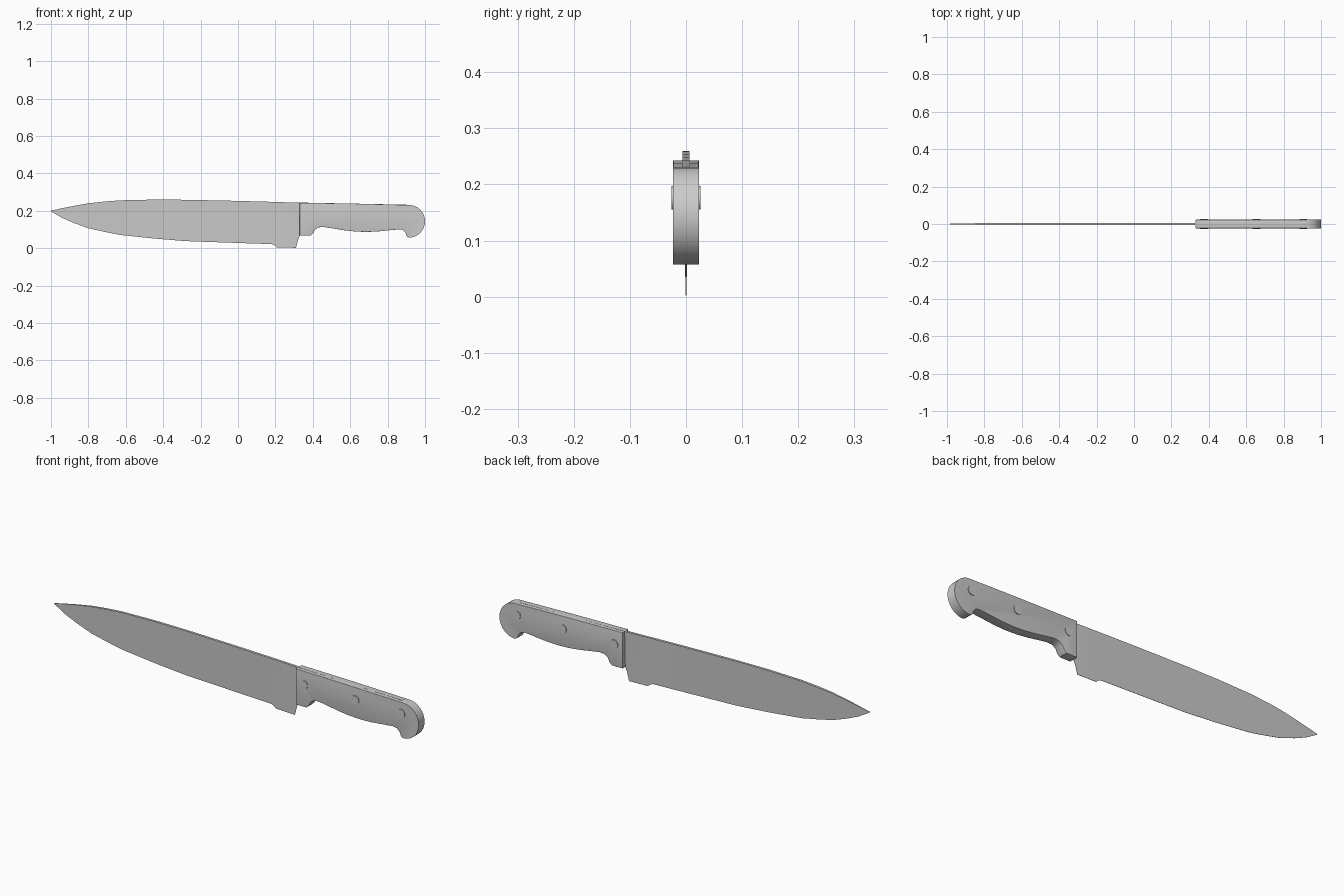
import bpy, bmesh, math
from mathutils import Matrix

cube = bpy.data.objects.get("Cube")
if cube:
    bpy.data.objects.remove(cube, do_unlink=True)

steel = bpy.data.materials.new("plain grey")
steel.use_nodes = True
GREY = (0.6, 0.6, 0.6, 1.0)
steel.diffuse_color = GREY
steel.node_tree.nodes["Principled BSDF"].inputs["Base Color"].default_value = GREY


def make_object(name, bm, angle=35):
    bmesh.ops.recalc_face_normals(bm, faces=bm.faces)
    mesh = bpy.data.meshes.new(name)
    bm.to_mesh(mesh)
    bm.free()
    mesh.materials.append(steel)
    obj = bpy.data.objects.new(name, mesh)
    bpy.context.collection.objects.link(obj)
    bpy.ops.object.select_all(action='DESELECT')
    obj.select_set(True)
    bpy.context.view_layer.objects.active = obj
    bpy.ops.object.shade_smooth_by_angle(angle=math.radians(angle))
    return obj


def wedge(name, stations):
    """Skin four-sided sections: (x, z_top, z_bottom, half top, half bottom)."""
    bm = bmesh.new()
    rings = []
    for x, top, bottom, ht, hb in stations:
        rings.append([bm.verts.new(p) for p in (
            (x, -ht, top), (x, ht, top), (x, hb, bottom), (x, -hb, bottom))])
    for a, b in zip(rings, rings[1:]):
        for i in range(4):
            j = (i + 1) % 4
            bm.faces.new((a[i], a[j], b[j], b[i]))
    bm.faces.new(rings[0])
    bm.faces.new(rings[-1])
    return make_object(name, bm)


# Blade: thick spine, thin cutting edge, stepped heel
blade_outline = [
    (-1.0, 0.201, 0.197), (-0.94, 0.214, 0.162), (-0.88, 0.226, 0.136),
    (-0.80, 0.240, 0.107), (-0.72, 0.249, 0.089), (-0.63, 0.256, 0.071),
    (-0.45, 0.260, 0.052), (-0.28, 0.259, 0.038), (0.0, 0.253, 0.028),
    (0.18, 0.248, 0.022), (0.195, 0.2475, 0.016), (0.207, 0.247, 0.005),
    (0.31, 0.244, 0.002), (0.321, 0.2435, 0.045), (0.335, 0.243, 0.075)]
wedge("blade", [(x, t, b, min(0.006, 0.001 + (x + 1) * 0.02), 0.0006)
                for x, t, b in blade_outline])

# Tang: strip of the blade showing along the top of the handle
wedge("tang", [(0.332, 0.2440, 0.10, 0.006, 0.004),
               (0.60, 0.2388, 0.14, 0.006, 0.004),
               (0.90, 0.2325, 0.14, 0.006, 0.004)])

# Handle: side outline with a round butt, finger hook and flared front
butt = [(0.915 + 0.085 * math.cos(a), 0.144 + 0.087 * math.sin(a))
        for a in (math.radians(90 - 180 * i / 16) for i in range(17))]
underside = [(0.903, 0.064), (0.895, 0.082), (0.882, 0.097), (0.862, 0.101),
             (0.80, 0.095), (0.74, 0.089), (0.68, 0.087), (0.62, 0.090),
             (0.56, 0.097), (0.50, 0.107), (0.455, 0.114), (0.428, 0.111),
             (0.41, 0.098), (0.400, 0.078), (0.388, 0.067)]
outline = [(0.33, 0.067), (0.33, 0.243), (0.62, 0.2385)] + butt + underside
HALF = 0.023
bm = bmesh.new()
face = bm.faces.new([bm.verts.new((x, -HALF, z)) for x, z in outline])
extruded = bmesh.ops.extrude_face_region(bm, geom=[face])["geom"]
bmesh.ops.translate(bm, vec=(0, 2 * HALF, 0),
                    verts=[g for g in extruded if isinstance(g, bmesh.types.BMVert)])
# Ease the rims, leaving the butt square
rim = [e for e in bm.edges
       if abs(e.verts[0].co.y - e.verts[1].co.y) < 1e-5
       and max(v.co.x for v in e.verts) < 0.916]
bmesh.ops.bevel(bm, geom=rim, offset=0.008, segments=3, profile=0.5,
                affect='EDGES', clamp_overlap=True)
make_object("handle", bm)

# Rivets: three pins standing slightly proud on both sides
for i, x in enumerate((0.375, 0.655, 0.905)):
    bm = bmesh.new()
    bmesh.ops.create_cone(bm, cap_ends=True, segments=24, radius1=0.021,
                          radius2=0.021, depth=0.052,
                          matrix=Matrix.Translation((x, 0, 0.176))
                          @ Matrix.Rotation(math.pi / 2, 4, 'X'))
    make_object(f"rivet_{i + 1}", bm)
